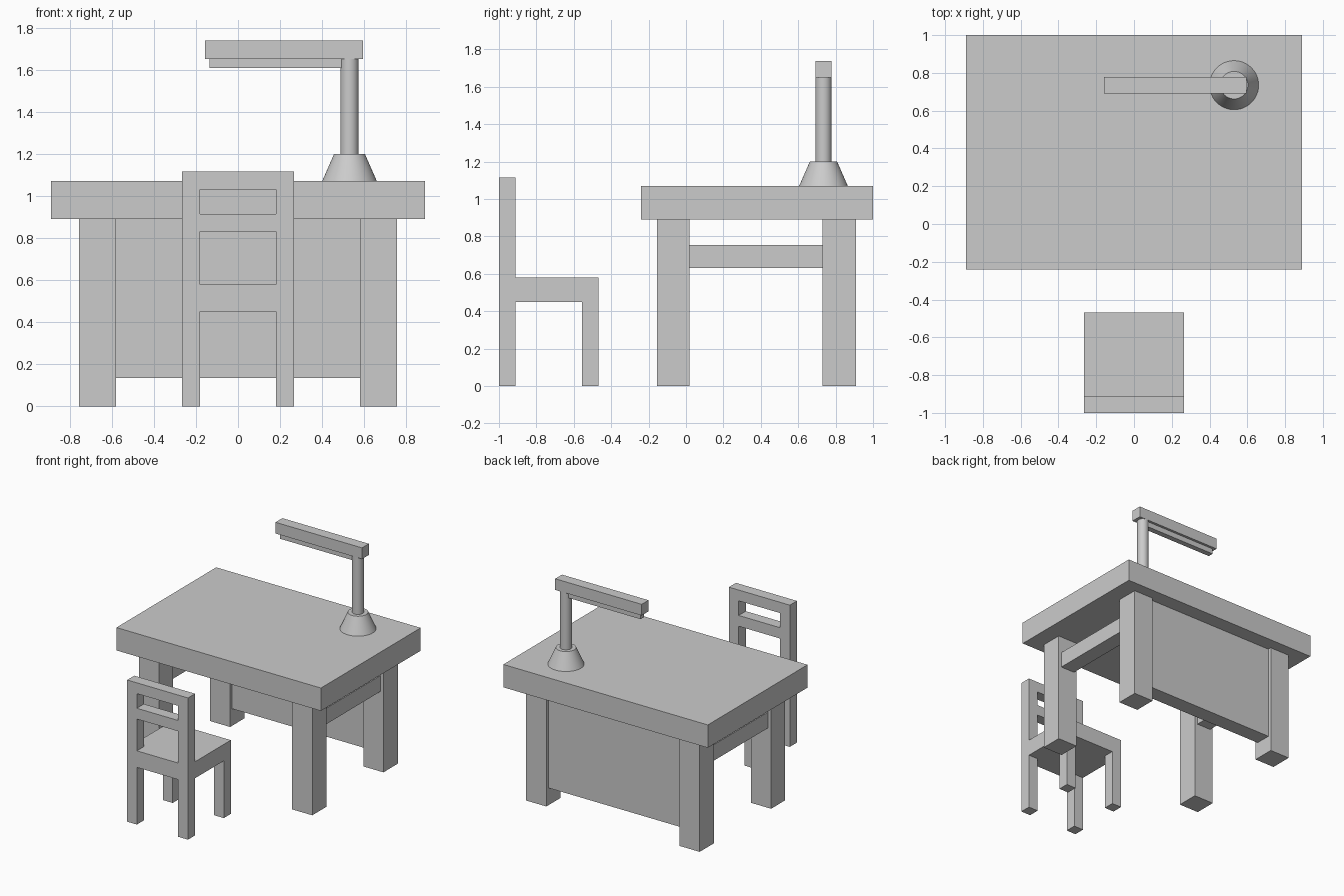
import bpy
import bmesh
from mathutils import Matrix

default = bpy.data.objects.get("Cube")
if default:
    bpy.data.objects.remove(default, do_unlink=True)

GREY = (0.6, 0.6, 0.6, 1)
mat = bpy.data.materials.new("plain grey")
mat.use_nodes = True
mat.diffuse_color = GREY
mat.node_tree.nodes["Principled BSDF"].inputs["Base Color"].default_value = GREY


def make_object(name, bm):
    bmesh.ops.recalc_face_normals(bm, faces=bm.faces)
    mesh = bpy.data.meshes.new(name)
    bm.to_mesh(mesh)
    bm.free()
    mesh.materials.append(mat)
    obj = bpy.data.objects.new(name, mesh)
    bpy.context.collection.objects.link(obj)
    return obj


def box(name, xs, ys, zs):
    """Box from its ranges along each axis."""
    spans = (xs, ys, zs)
    centre = [sum(s) / 2 for s in spans]
    size = [s[1] - s[0] for s in spans]
    bm = bmesh.new()
    bmesh.ops.create_cube(bm, size=1, matrix=Matrix.Translation(centre) @ Matrix.Diagonal((*size, 1)))
    return make_object(name, bm)


def tube(name, x, y, zs, r_low, r_high):
    """Smooth upright cylinder or cone."""
    bm = bmesh.new()
    bmesh.ops.create_cone(bm, cap_ends=True, segments=48, radius1=r_low, radius2=r_high,
                          depth=zs[1] - zs[0], matrix=Matrix.Translation((x, y, sum(zs) / 2)))
    obj = make_object(name, bm)
    bpy.ops.object.select_all(action="DESELECT")
    obj.select_set(True)
    bpy.context.view_layer.objects.active = obj
    bpy.ops.object.shade_smooth_by_angle()
    return obj


def extrude_side(name, profile, half_width):
    """Side outline in (y, z) pulled across the width."""
    bm = bmesh.new()
    face = bm.faces.new([bm.verts.new((-half_width, y, z)) for y, z in profile])
    grown = bmesh.ops.extrude_face_region(bm, geom=[face])
    moved = [v for v in grown["geom"] if isinstance(v, bmesh.types.BMVert)]
    bmesh.ops.translate(bm, verts=moved, vec=(2 * half_width, 0, 0))
    return make_object(name, bm)


def cut(obj, cutter):
    cutter.hide_render = True
    mod = obj.modifiers.new("opening", "BOOLEAN")
    mod.operation = "DIFFERENCE"
    mod.solver = "EXACT"
    mod.object = cutter
    bpy.context.view_layer.objects.active = obj
    bpy.ops.object.modifier_apply(modifier=mod.name)
    bpy.data.objects.remove(cutter, do_unlink=True)


# Desk top, legs, side rails and back panel
box("desk_top", (-0.89, 0.89), (-0.24, 1.0), (0.89, 1.07))
for side, sign in (("left", 1), ("right", -1)):
    leg_x = sorted((sign * 0.58, sign * 0.755))
    box(f"desk_front_leg_{side}", leg_x, (-0.155, 0.02), (0, 0.89))
    box(f"desk_back_leg_{side}", leg_x, (0.73, 0.908), (0, 0.89))
    box(f"desk_side_rail_{side}", sorted((sign * 0.605, sign * 0.73)), (0.02, 0.73), (0.63, 0.755))
box("desk_back_panel", (-0.58, 0.58), (0.753, 0.88), (0.135, 0.89))

# Chair: side outline, then openings in the backrest and between the legs
chair = extrude_side("chair", [(-1, 0), (-0.912, 0), (-0.912, 0.45), (-0.555, 0.45), (-0.555, 0),
                               (-0.468, 0), (-0.468, 0.58), (-0.912, 0.58), (-0.912, 1.115),
                               (-1, 1.115)], 0.265)
for low, high, front in ((-0.1, 0.45, -0.3), (0.58, 0.83, -0.8), (0.915, 1.03, -0.8)):
    cut(chair, box("chair_opening", (-0.18, 0.18), (-1.2, front), (low, high)))

# Desk lamp
LAMP_X, LAMP_Y = 0.53, 0.735
tube("lamp_base", LAMP_X, LAMP_Y, (1.07, 1.2), 0.13, 0.073)
tube("lamp_pole", LAMP_X, LAMP_Y, (1.2, 1.65), 0.043, 0.043)
box("lamp_arm", (-0.158, 0.595), (0.692, 0.777), (1.65, 1.738))
box("lamp_light_strip", (-0.135, 0.5), (0.713, 0.757), (1.607, 1.65))
